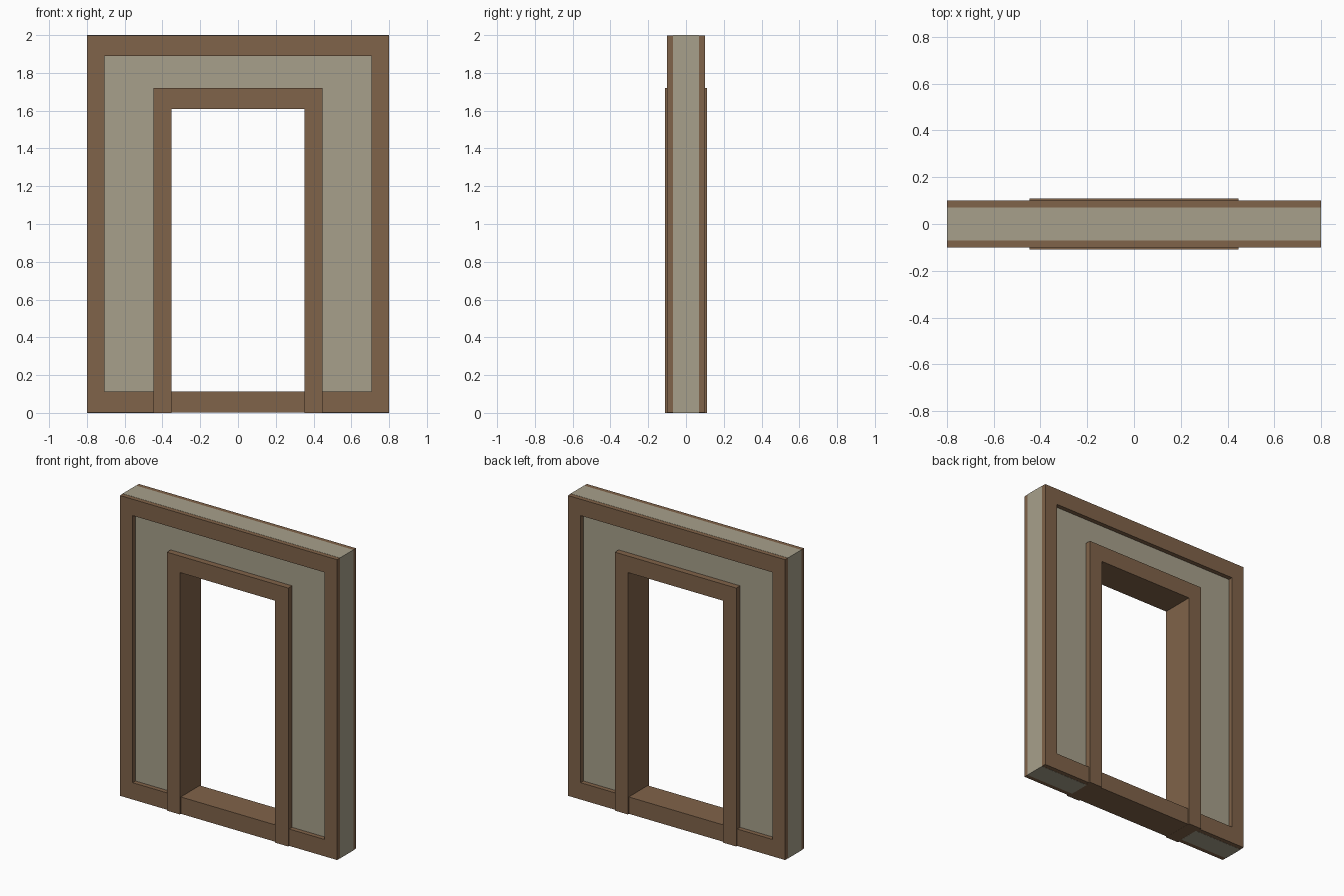
import bpy
import bmesh

if "Cube" in bpy.data.objects:
    bpy.data.objects.remove(bpy.data.objects["Cube"])


def material(name, rgb):
    mat = bpy.data.materials.new(name)
    mat.diffuse_color = (*rgb, 1.0)
    mat.use_nodes = True
    mat.node_tree.nodes["Principled BSDF"].inputs["Base Color"].default_value = mat.diffuse_color
    return mat


wood = material("brown_wood", (0.216, 0.125, 0.067))
plaster = material("beige_plaster", (0.386, 0.352, 0.258))


def frame(name, outer, inner, half_depth, closed, mat):
    """Flat band between two matching outlines (x, z), given depth along y."""
    bm = bmesh.new()
    n = len(outer)
    out = [bm.verts.new((x, -half_depth, z)) for x, z in outer]
    inn = [bm.verts.new((x, -half_depth, z)) for x, z in inner]
    for i in range(n if closed else n - 1):
        j = (i + 1) % n
        bm.faces.new((out[i], out[j], inn[j], inn[i]))
    result = bmesh.ops.extrude_face_region(bm, geom=bm.faces[:], use_keep_orig=True)
    moved = [g for g in result["geom"] if isinstance(g, bmesh.types.BMVert)]
    bmesh.ops.translate(bm, verts=moved, vec=(0, 2 * half_depth, 0))
    bmesh.ops.recalc_face_normals(bm, faces=bm.faces)
    mesh = bpy.data.meshes.new(name)
    bm.to_mesh(mesh)
    bm.free()
    mesh.materials.append(mat)
    obj = bpy.data.objects.new(name, mesh)
    bpy.context.collection.objects.link(obj)
    return obj


def rect(half_w, z0, z1):
    return [(-half_w, z0), (-half_w, z1), (half_w, z1), (half_w, z0)]


E = 0.001  # the plaster core stands a hair proud of the timber edges

# Plaster wall core with the doorway left open
frame("plaster_wall", rect(0.80, 0, 2.0), rect(0.44, 0, 1.715), 0.07, False, plaster)

# Outer timber frame: posts, top beam and sill
frame("timber_frame", rect(0.80 - E, E, 2.0 - E), rect(0.706, 0.113, 1.89),
      0.10, True, wood)

# Door surround: two jambs and lintel, slightly deeper than the frame
frame("door_surround", rect(0.447, E / 2, 1.72), rect(0.351, E / 2, 1.61),
      0.11, False, wood)
